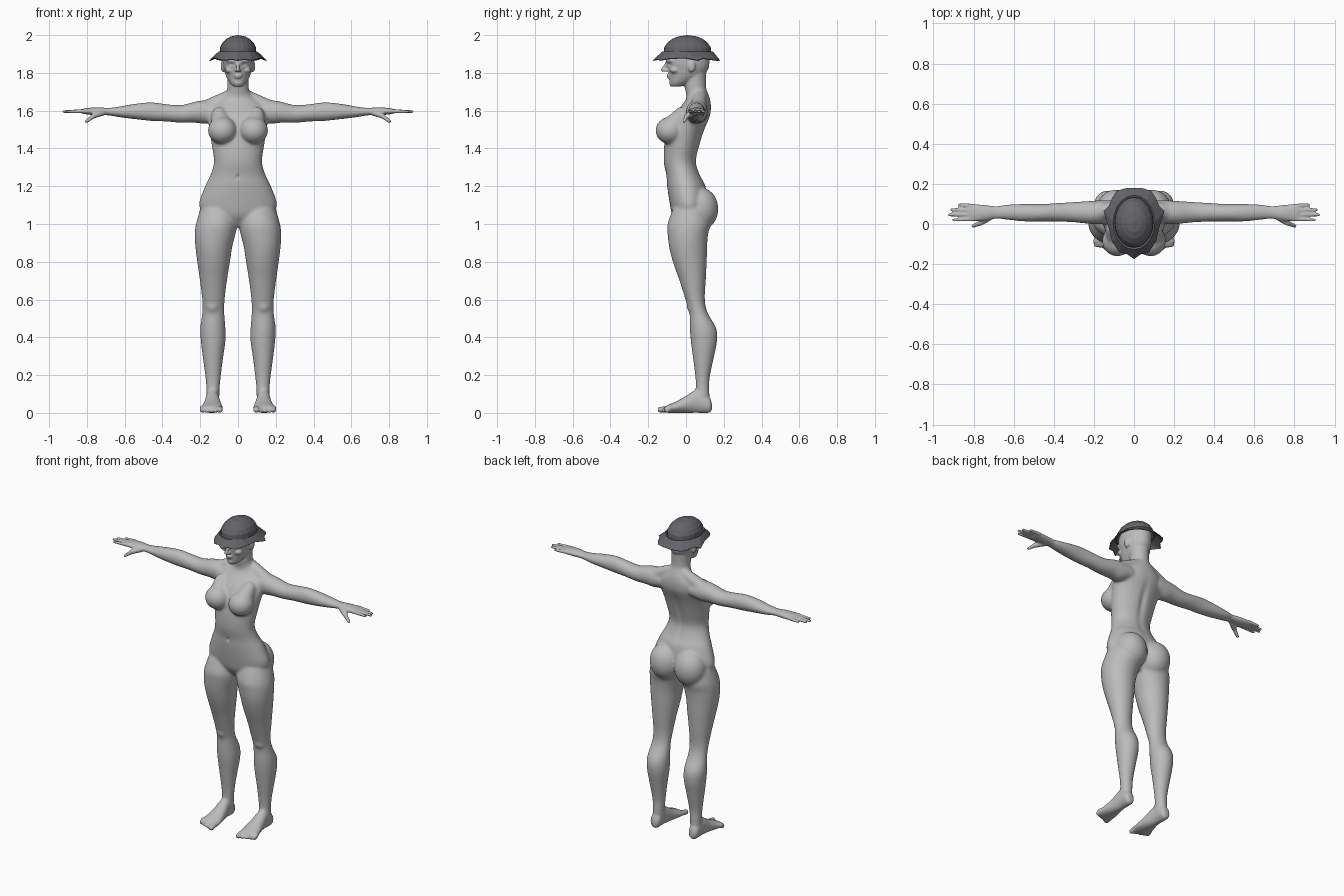
import bpy
import bmesh
import math
from mathutils import Vector, Matrix

default_cube = bpy.data.objects.get("Cube")
if default_cube:
    bpy.data.objects.remove(default_cube, do_unlink=True)


def make_material(name, colour):
    material = bpy.data.materials.new(name)
    material.use_nodes = True
    material.diffuse_color = colour
    material.node_tree.nodes["Principled BSDF"].inputs["Base Color"].default_value = colour
    return material


def add_object(name, mesh_builder, material):
    mesh = bpy.data.meshes.new(name)
    mesh_builder.to_mesh(mesh)
    mesh_builder.free()
    mesh.materials.append(material)
    created = bpy.data.objects.new(name, mesh)
    bpy.context.collection.objects.link(created)
    return created


def blend_rings(rings, steps=4):
    """Smoothly interpolate a list of cross-sections."""
    rows = [Vector(ring) for ring in rings]
    result = []
    for i in range(len(rows) - 1):
        before, start = rows[max(i - 1, 0)], rows[i]
        end, after = rows[i + 1], rows[min(i + 2, len(rows) - 1)]
        for step in range(steps):
            t = step / steps
            tangent_in, tangent_out = (end - before) / 2, (after - start) / 2
            result.append(start + tangent_in * t
                          + (3 * (end - start) - 2 * tangent_in - tangent_out) * t ** 2
                          + (2 * (start - end) + tangent_in + tangent_out) * t ** 3)
    return result + [rows[-1]]


def loft(bm, axis, rings, sides=28):
    """Each ring is position along the axis, then low and high of the other two axes."""
    others = [i for i in range(3) if i != axis]
    previous = None
    for place, low_u, high_u, low_v, high_v in blend_rings(rings):
        loop = []
        for k in range(sides):
            angle = math.tau * k / sides
            point = Vector()
            point[axis] = place
            point[others[0]] = (low_u + high_u + (high_u - low_u) * math.cos(angle)) / 2
            point[others[1]] = (low_v + high_v + (high_v - low_v) * math.sin(angle)) / 2
            loop.append(bm.verts.new(point))
        if previous is None:
            bm.faces.new(loop[::-1])
        else:
            for k in range(sides):
                n = (k + 1) % sides
                bm.faces.new((previous[k], previous[n], loop[n], loop[k]))
        previous = loop
    bm.faces.new(previous)


def ellipsoid(bm, centre, radii):
    matrix = Matrix.Translation(centre) @ Matrix.Diagonal((*radii, 1))
    bmesh.ops.create_icosphere(bm, subdivisions=3, radius=1, matrix=matrix)


def capsule(bm, start, end, start_radius, end_radius):
    """Tapered rod with a ball at each end."""
    start, end = Vector(start), Vector(end)
    along = end - start
    turn = along.to_track_quat('Z', 'Y').to_matrix().to_4x4()
    bmesh.ops.create_cone(bm, cap_ends=True, segments=20, radius1=start_radius,
                          radius2=end_radius, depth=along.length,
                          matrix=Matrix.Translation((start + end) / 2) @ turn)
    ellipsoid(bm, start, [start_radius] * 3)
    ellipsoid(bm, end, [end_radius] * 3)


body_grey = make_material("body grey", (0.5, 0.5, 0.5, 1))
hat_grey = make_material("dark hat grey", (0.13, 0.125, 0.14, 1))
form = bmesh.new()

# Trunk and neck
trunk = [(.985, .05, -.03, .06), (1.04, .16, -.07, .09), (1.1, .207, -.085, .115),
         (1.2, .175, -.1, .105), (1.26, .146, -.105, .075), (1.33, .128, -.118, .055),
         (1.42, .14, -.115, .075), (1.5, .152, -.1, .1), (1.57, .162, -.07, .128),
         (1.62, .15, -.03, .133), (1.66, .1, .0, .128), (1.69, .066, .0, .118),
         (1.73, .056, -.008, .106), (1.82, .058, -.01, .108)]
loft(form, 2, [(z, -w, w, front, back) for z, w, front, back in trunk])

# Head
head = [(1.727, .022, -.078, -.03), (1.745, .042, -.087, .02), (1.78, .062, -.09, .085),
        (1.82, .075, -.097, .118), (1.86, .082, -.107, .124), (1.92, .08, -.1, .12),
        (1.97, .05, -.05, .07)]
loft(form, 2, [(z, -w, w, front, back) for z, w, front, back in head])

# Nose, lips, chin, brow, cheek and ear
capsule(form, (0, -.103, 1.85), (0, -.124, 1.816), .008, .01)
ellipsoid(form, (.009, -.108, 1.811), (.009, .012, .007))
ellipsoid(form, (0, -.09, 1.788), (.024, .014, .006))
ellipsoid(form, (0, -.088, 1.777), (.02, .014, .007))
ellipsoid(form, (0, -.074, 1.746), (.022, .016, .016))
capsule(form, (.018, -.097, 1.864), (.055, -.078, 1.866), .012, .01)
ellipsoid(form, (.045, -.06, 1.815), (.024, .025, .018))
ellipsoid(form, (.08, .03, 1.835), (.011, .02, .032))

# Bust, buttock, shoulder slope and kneecap
ellipsoid(form, (.083, -.085, 1.495), (.077, .077, .073))
capsule(form, (.083, -.08, 1.5), (.1, -.025, 1.58), .065, .04)
ellipsoid(form, (.088, .075, 1.08), (.1, .097, .115))
capsule(form, (.04, .075, 1.68), (.17, .062, 1.61), .034, .045)
ellipsoid(form, (.135, .035, .565), (.038, .032, .04))

# Leg
loft(form, 2, [(1.08, .01, .2, -.07, .12), (1, .004, .223, -.098, .13),
               (.95, .012, .229, -.098, .118), (.88, .03, .226, -.09, .112),
               (.8, .042, .216, -.07, .11), (.7, .058, .202, -.035, .105),
               (.6, .07, .19, -.003, .1), (.53, .072, .19, .018, .115),
               (.45, .066, .2, .02, .16), (.38, .066, .197, .025, .165),
               (.28, .08, .185, .038, .145), (.18, .092, .172, .05, .125),
               (.11, .098, .168, .05, .125), (.05, .1, .17, .04, .12)])

# Foot and toes
loft(form, 1, [(.137, .12, .152, .015, .05), (.12, .105, .168, 0, .09),
               (.06, .1, .172, 0, .125), (0, .09, .18, 0, .09),
               (-.05, .082, .192, 0, .062), (-.09, .08, .202, 0, .045),
               (-.115, .09, .198, .003, .032)])
for toe in range(5):
    x = .097 + toe * .023
    radius = .016 if toe == 0 else .0115
    capsule(form, (x, -.085, .025), (x, -.135 + toe * .009, radius), .015, radius)

# Arm and palm
loft(form, 0, [(.1, 0, .12, 1.55, 1.64), (.17, 0, .118, 1.53, 1.654),
               (.22, 0, .115, 1.535, 1.65), (.3, .008, .11, 1.535, 1.63),
               (.38, .012, .105, 1.542, 1.635), (.46, .012, .1, 1.545, 1.645),
               (.55, .012, .1, 1.555, 1.636), (.63, .02, .098, 1.565, 1.622),
               (.69, .025, .09, 1.575, 1.615), (.74, .018, .094, 1.575, 1.618),
               (.8, .012, .1, 1.58, 1.614), (.825, .02, .095, 1.585, 1.609)])

# Fingers and thumb
for y, reach in ((.022, .9), (.047, .922), (.071, .91), (.094, .87)):
    capsule(form, (.8, y * .9 + .005, 1.598), (reach, y * 1.05 - .003, 1.595), .012, .008)
capsule(form, (.72, .035, 1.59), (.765, .005, 1.572), .018, .014)
capsule(form, (.765, .005, 1.572), (.802, -.01, 1.543), .013, .009)
bmesh.ops.recalc_face_normals(form, faces=form.faces[:])

# Fuse both halves into one skin
body = add_object("body", form, body_grey)
body.modifiers.new("mirror", 'MIRROR').use_mirror_merge = False
fuse = body.modifiers.new("fuse", 'REMESH')
fuse.mode = 'VOXEL'
fuse.voxel_size = .0055
skin = bpy.data.meshes.new_from_object(body.evaluated_get(bpy.context.evaluated_depsgraph_get()))
body.modifiers.clear()

# Soften the large masses more than the face, hands and feet
bm = bmesh.new()
bm.from_mesh(skin)
large = [v for v in bm.verts if abs(v.co.x) < .7 and .1 < v.co.z < 1.72]
for group, repeats in ((large, 14), (bm.verts[:], 2)):
    for _ in range(repeats):
        bmesh.ops.smooth_vert(bm, verts=group, factor=.5,
                              use_axis_x=True, use_axis_y=True, use_axis_z=True)


def press(centre, radii, depth):
    """Push a soft dent into the skin along y."""
    for v in bm.verts:
        offset = v.co - Vector(centre)
        distance = sum((offset[i] / radii[i]) ** 2 for i in range(3))
        if distance < 4:
            v.co.y += depth * math.exp(-2 * distance)


# Eye sockets, navel and spine groove
for side in (-1, 1):
    press((side * .034, -.1, 1.845), (.018, .05, .011), .009)
press((0, -.11, 1.25), (.012, .05, .018), .008)
press((0, .1, 1.4), (.03, .07, .2), -.012)
for face in bm.faces:
    face.smooth = True
bm.to_mesh(skin)
bm.free()
skin.materials.clear()
skin.materials.append(body_grey)
body.data = skin

# Hat: pointed wavy brim below a faceted dome
brim = [(0, -.175, 1.867), (.035, -.15, 1.872), (.075, -.14, 1.867), (.11, -.085, 1.876),
        (.128, -.01, 1.88), (.152, .065, 1.867), (.125, .09, 1.878), (.11, .13, 1.872),
        (.085, .165, 1.867), (.045, .178, 1.868), (0, .18, 1.867)]
brim += [(-x, y, z) for x, y, z in brim[-2:0:-1]]
count = len(brim)
hat = bmesh.new()
loops = [[hat.verts.new(point) for point in brim]]
for z, size in ((1.912, 1.04), (1.908, .97), (1.935, .95), (1.96, .82), (1.98, .62), (1.993, .38)):
    loops.append([hat.verts.new((.1 * size * math.sin(math.tau * k / count),
                                 .008 - .13 * size * math.cos(math.tau * k / count), z))
                  for k in range(count)])
for lower, upper in zip(loops, loops[1:]):
    for k in range(count):
        n = (k + 1) % count
        hat.faces.new((lower[k], lower[n], upper[n], upper[k]))
crown = hat.verts.new((0, .008, 2))
for k in range(count):
    hat.faces.new((loops[-1][k], loops[-1][(k + 1) % count], crown))
hat_object = add_object("hat", hat, hat_grey)
shell = hat_object.modifiers.new("thickness", 'SOLIDIFY')
shell.thickness = .005
